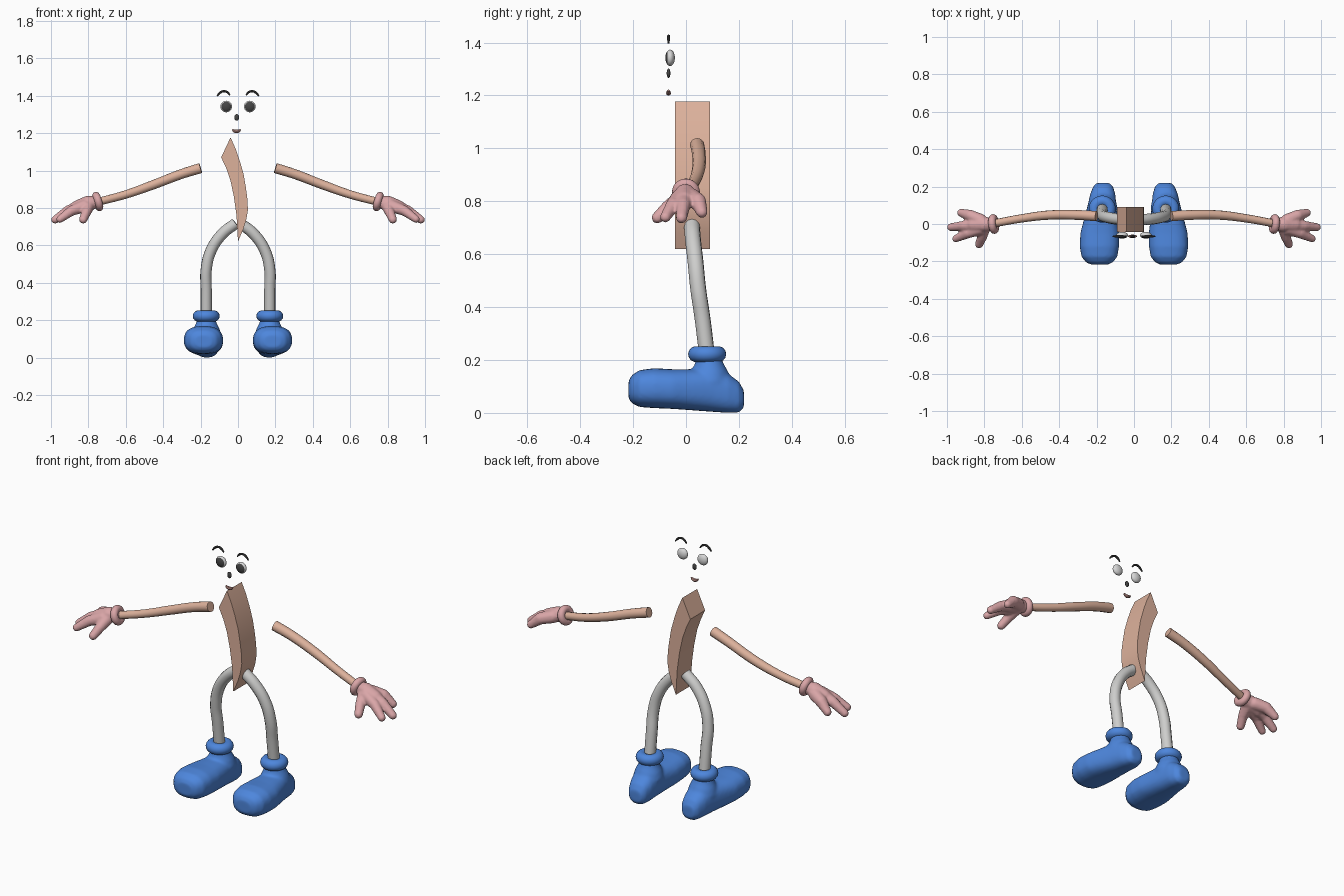
import bpy, bmesh, math
from mathutils import Vector, Matrix

if "Cube" in bpy.data.objects:
    bpy.data.objects.remove(bpy.data.objects["Cube"])


def mat(name, r, g, b):
    m = bpy.data.materials.new(name)
    m.diffuse_color = (r, g, b, 1)
    m.use_nodes = True
    m.node_tree.nodes["Principled BSDF"].inputs["Base Color"].default_value = m.diffuse_color
    return m


TAN = mat("tan skin", 0.72, 0.44, 0.33)
PINK = mat("pink glove", 0.70, 0.38, 0.39)
GREY = mat("light grey leg", 0.62, 0.62, 0.61)
BLUE = mat("blue shoe", 0.075, 0.24, 0.72)
WHITE = mat("eye white", 0.68, 0.68, 0.68)
DARK = mat("dark pupil", 0.06, 0.06, 0.06)
LIP = mat("lip pink", 0.55, 0.30, 0.27)


def finish(name, bm, *mats, angle=35):
    """Turn a bmesh into a smooth-shaded object with crisp edges."""
    bmesh.ops.recalc_face_normals(bm, faces=bm.faces)
    me = bpy.data.meshes.new(name)
    bm.to_mesh(me)
    bm.free()
    for m in mats:
        me.materials.append(m)
    ob = bpy.data.objects.new(name, me)
    bpy.context.collection.objects.link(ob)
    bpy.ops.object.select_all(action='DESELECT')
    ob.select_set(True)
    bpy.context.view_layer.objects.active = ob
    bpy.ops.object.shade_smooth_by_angle(angle=math.radians(angle))
    return ob


def tube(name, pts, radius, m, res=4):
    """Capped round tube through (x, y, z, radius scale) points."""
    cu = bpy.data.curves.new(name, 'CURVE')
    cu.dimensions = '3D'
    cu.bevel_depth = radius
    cu.bevel_resolution = res
    cu.use_fill_caps = True
    cu.resolution_u = 8
    sp = cu.splines.new('BEZIER')
    sp.bezier_points.add(len(pts) - 1)
    for bp, p in zip(sp.bezier_points, pts):
        bp.co = p[:3]
        bp.radius = p[3]
        bp.handle_left_type = bp.handle_right_type = 'AUTO'
    tmp = bpy.data.objects.new(name + "_path", cu)
    bpy.context.collection.objects.link(tmp)
    dg = bpy.context.evaluated_depsgraph_get()
    me = bpy.data.meshes.new_from_object(tmp.evaluated_get(dg))
    bpy.data.objects.remove(tmp)
    bm = bmesh.new()
    bm.from_mesh(me)
    bpy.data.meshes.remove(me)
    bmesh.ops.remove_doubles(bm, verts=bm.verts, dist=1e-5)
    for f in bm.faces:
        f.material_index = 0
    return finish(name, bm, m)


def ring(name, centre, axis, major, minor, m):
    """Torus around an axis."""
    rot = Vector((0, 0, 1)).rotation_difference(Vector(axis)).to_matrix()
    bm = bmesh.new()
    n, k = 32, 14
    grid = []
    for i in range(n):
        a = math.tau * i / n
        row = []
        for j in range(k):
            b = math.tau * j / k
            r = major + minor * math.cos(b)
            p = Vector((r * math.cos(a), r * math.sin(a), minor * math.sin(b)))
            row.append(bm.verts.new(rot @ p + Vector(centre)))
        grid.append(row)
    for i in range(n):
        for j in range(k):
            u, v = (i + 1) % n, (j + 1) % k
            bm.faces.new((grid[i][j], grid[u][j], grid[u][v], grid[i][v]))
    return finish(name, bm, m, angle=60)


def loft(bm, rings):
    """Skin a list of equal-length point rings and cap both ends."""
    rows = [[bm.verts.new(p) for p in r] for r in rings]
    n = len(rows[0])
    fs = [bm.faces.new((a[i], a[(i + 1) % n], b[(i + 1) % n], b[i]))
          for a, b in zip(rows, rows[1:]) for i in range(n)]
    fs += [bm.faces.new(rows[0]), bm.faces.new(rows[-1])]
    bmesh.ops.recalc_face_normals(bm, faces=fs)


def fuse(ob, voxel, smooth):
    """Merge overlapping volumes into one soft skin."""
    r = ob.modifiers.new("fuse", 'REMESH')
    r.mode = 'VOXEL'
    r.voxel_size = voxel
    r.use_smooth_shade = True
    s = ob.modifiers.new("soften", 'SMOOTH')
    s.factor = 0.5
    s.iterations = smooth


def ellipsoid(bm, centre, size, seg=24):
    mtx = (Matrix.Translation(centre) @ Matrix.Diagonal((*size, 1))
           @ Matrix.Rotation(math.pi / 2, 4, 'X'))
    bmesh.ops.create_uvsphere(bm, u_segments=seg, v_segments=16, radius=1, matrix=mtx)


# Torso: curved slab profile extruded in depth
profile = [(-.04, 1.177), (-.09, 1.07), (-.062, 1.01), (-.04, .945), (-.022, .86),
           (-.008, .76), (0, .62), (.028, .685), (.045, .74), (.053, .79),
           (.05, .85), (.042, .91), (.03, .98), (.01, 1.05), (-.012, 1.115)]
bm = bmesh.new()
loft(bm, [[(x, y, z) for x, z in profile] for y in (-.042, .09)])
finish("torso", bm, TAN, angle=25)

# Glove strokes: palm, three fingers and thumb as (x, y, z, radius)
STROKES = [
    [(.76, .0, .83, .034), (.80, -.003, .825, .042), (.86, -.005, .803, .038)],
    [(.82, .02, .815, .036), (.875, .045, .80, .032), (.925, .06, .758, .022)],
    [(.85, -.005, .805, .036), (.91, -.01, .785, .028), (.978, -.017, .737, .022)],
    [(.82, -.025, .81, .036), (.89, -.05, .785, .028), (.952, -.078, .74, .021)],
    [(.80, -.02, .81, .034), (.812, -.07, .775, .027), (.828, -.108, .738, .023)],
]
# Shoe cross-sections: y, centre x, half width, bottom, top
SHOE = [(-.217, .184, .045, .055, .12), (-.205, .185, .072, .036, .143),
        (-.175, .185, .096, .022, .162), (-.12, .185, .105, .018, .169),
        (-.05, .183, .104, .015, .165), (.02, .178, .091, .010, .165),
        (.10, .171, .077, .004, .168), (.16, .167, .067, .0, .148),
        (.20, .165, .053, .001, .118), (.219, .165, .035, .02, .085)]
# Shoe neck: z, centre y, radius
NECK = [(.06, .09, .07), (.12, .09, .08), (.155, .09, .07), (.185, .088, .055), (.22, .085, .045)]


def oval(y, cx, hw, lo, hi, n=28):
    out = []
    for i in range(n):
        c, s = math.cos(math.tau * i / n), math.sin(math.tau * i / n)
        e = 2 / 2.5
        out.append((cx + hw * math.copysign(abs(c) ** e, c), y,
                    (lo + hi) / 2 + (hi - lo) / 2 * math.copysign(abs(s) ** e, s)))
    return out


for side, s in (("left", 1), ("right", -1)):
    flip = Matrix.Diagonal((s, 1, 1, 1))

    # Arm
    arm = [(.2, .042, 1.013, 1.05), (.3, .048, .982, 1), (.45, .048, .925, .95),
           (.6, .03, .872, .85), (.75, .003, .832, .8)]
    tube(side + "_arm", [(s * x, y, z, r) for x, y, z, r in arm], .026, TAN)

    # Glove cuff
    ring(side + "_glove_cuff", (s * .75, 0, .834), (s * .95, -.1, -.28), .033, .02, PINK)

    # Glove hand
    bm = bmesh.new()
    for st in STROKES:
        for a, b in zip(st, st[1:]):
            for k in range(9):
                p = Vector(a).lerp(Vector(b), k / 8)
                bmesh.ops.create_icosphere(bm, subdivisions=2, radius=p[3],
                                           matrix=Matrix.Translation(p.xyz))
    bm.transform(flip)
    fuse(finish(side + "_glove", bm, PINK), .006, 5)

    # Leg
    leg = [(.012, .022, .718, 1), (.085, .026, .66, 1), (.145, .036, .57, 1),
           (.17, .046, .47, 1), (.17, .062, .36, 1), (.17, .078, .23, 1)]
    tube(side + "_leg", [(s * x, y, z, r) for x, y, z, r in leg], .03, GREY)

    # Shoe collar
    ring(side + "_shoe_collar", (s * .17, .08, .222), (0, 0, 1), .042, .03, BLUE)

    # Shoe body and ankle neck
    bm = bmesh.new()
    loft(bm, [oval(*sec) for sec in SHOE])
    loft(bm, [[(.169 + r * math.cos(math.tau * i / 24), cy + r * math.sin(math.tau * i / 24), z)
               for i in range(24)] for z, cy, r in NECK])
    bm.transform(flip)
    fuse(finish(side + "_shoe", bm, BLUE), .008, 6)

    # Eye with the pupil on its front cap
    bm = bmesh.new()
    ellipsoid(bm, (s * .063, -.06, 1.342), (.031, .018, .031))
    for f in bm.faces:
        f.material_index = int(f.calc_center_median().y < -.06 - .018 * .6)
    finish(side + "_eye", bm, WHITE, DARK, angle=60)

    # Eyebrow
    brow = [(.042, 1.402, .6), (.058, 1.419, 1), (.078, 1.424, 1), (.098, 1.414, 1), (.112, 1.398, .6)]
    tube(side + "_eyebrow", [(s * x, -.066, z, r) for x, z, r in brow], .006, DARK, res=2)

# Nose
bm = bmesh.new()
ellipsoid(bm, (-.007, -.066, 1.284), (.013, .007, .018), 16)
finish("nose", bm, DARK, angle=60)

# Mouth
smile = [(-.03, 1.219, .5), (-.02, 1.212, 1), (-.008, 1.209, 1.2), (.004, 1.212, 1), (.014, 1.219, .5)]
tube("mouth", [(x, -.066, z, r) for x, z, r in smile], .008, LIP, res=2)
